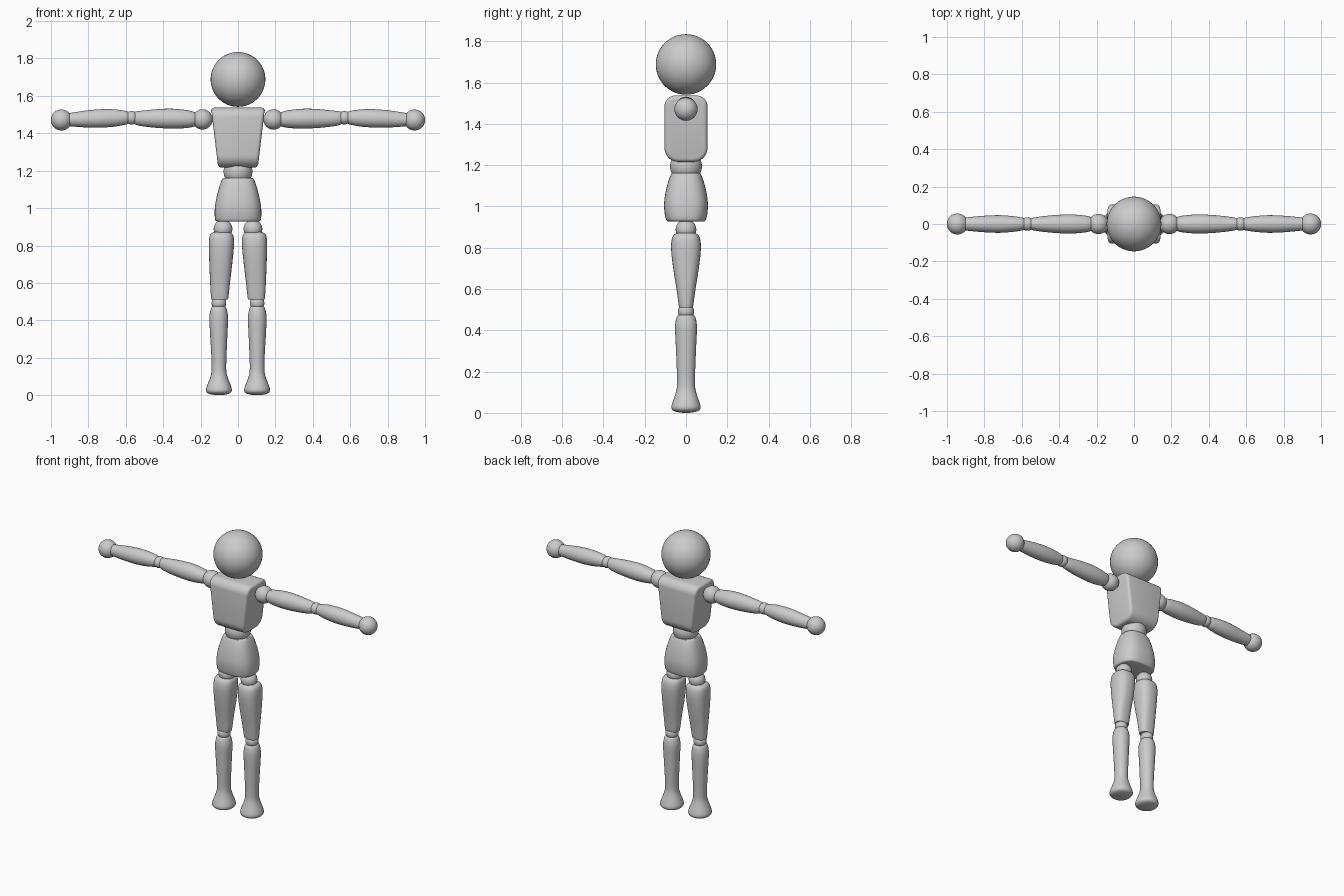
import bpy, bmesh, math
from mathutils import Vector

if "Cube" in bpy.data.objects:
    bpy.data.objects.remove(bpy.data.objects["Cube"])


def finish(name, bm, mirror=False, angle=40):
    bmesh.ops.recalc_face_normals(bm, faces=bm.faces)
    me = bpy.data.meshes.new(name)
    bm.to_mesh(me)
    bm.free()
    ob = bpy.data.objects.new(name, me)
    bpy.context.collection.objects.link(ob)
    bpy.ops.object.select_all(action='DESELECT')
    ob.select_set(True)
    bpy.context.view_layer.objects.active = ob
    bpy.ops.object.shade_smooth_by_angle(angle=math.radians(angle))
    if mirror:
        ob.modifiers.new("Mirror", 'MIRROR')
    return ob


def ball(name, loc, r, mirror=False, scale=(1, 1, 1)):
    bm = bmesh.new()
    bmesh.ops.create_uvsphere(bm, u_segments=40, v_segments=24, radius=r)
    bmesh.ops.scale(bm, vec=scale, verts=bm.verts)
    bmesh.ops.translate(bm, vec=loc, verts=bm.verts)
    return finish(name, bm, mirror)


def smooth(rows, steps=3):
    # Catmull-Rom interpolation between profile rows
    out = []
    for i in range(len(rows) - 1):
        a, b, c, d = (rows[max(i - 1, 0)], rows[i], rows[i + 1],
                      rows[min(i + 2, len(rows) - 1)])
        for s in range(steps):
            t = s / steps
            out.append([q + 0.5 * t * (r - p + t * (2 * p - 5 * q + 4 * r - w
                        + t * (3 * (q - r) + w - p)))
                        for p, q, r, w in zip(a, b, c, d)])
    return out + [rows[-1]]


def loft(name, rows, axis='Z', power=2.0, mirror=False, n=40):
    # rows: (position along axis, centre offset, half width, half depth)
    bm = bmesh.new()
    rings = []
    for pos, off, rx, ry in smooth(rows):
        ring = []
        for k in range(n):
            a = 2 * math.pi * k / n
            c, s = math.cos(a), math.sin(a)
            u = off + rx * math.copysign(abs(c) ** (2 / power), c)
            v = ry * math.copysign(abs(s) ** (2 / power), s)
            ring.append(bm.verts.new((u, v, pos) if axis == 'Z' else (pos, v, u)))
        rings.append(ring)
    for a, b in zip(rings, rings[1:]):
        for k in range(n):
            bm.faces.new((a[k], a[(k + 1) % n], b[(k + 1) % n], b[k]))
    bm.faces.new(rings[0])
    bm.faces.new(rings[-1])
    return finish(name, bm, mirror)


# Head and waist joint
ball("head", (0, 0, 1.688), 0.1465)
ball("waist_joint", (0, 0, 1.195), 0.077)

# Chest: rounded side profile, extruded sideways and tapered to the waist
bm = bmesh.new()
prof = []
for cy, cz, r, a0 in ((0.052, 1.485, 0.052, 0), (-0.052, 1.485, 0.052, 90),
                      (-0.037, 1.283, 0.067, 180), (0.037, 1.283, 0.067, 270)):
    for k in range(9):
        a = math.radians(a0 + k * 90 / 8)
        prof.append((cy + r * math.cos(a), cz + r * math.sin(a)))
face = bm.faces.new([bm.verts.new((-0.5, y, z)) for y, z in prof])
ext = bmesh.ops.extrude_face_region(bm, geom=[face])
bmesh.ops.translate(bm, vec=(1, 0, 0),
                    verts=[g for g in ext['geom'] if isinstance(g, bmesh.types.BMVert)])
for v in bm.verts:
    v.co.x *= 2 * (0.106 + 0.038 * (v.co.z - 1.216) / 0.32)
rim = [e for e in bm.edges if e.verts[0].co.x * e.verts[1].co.x > 0]
bmesh.ops.bevel(bm, geom=rim, offset=0.018, segments=4, profile=0.5, affect='EDGES')
finish("chest", bm)

# Pelvis
loft("pelvis", [(1.162, 0, 0.074, 0.064), (1.155, 0, 0.085, 0.073),
                (1.10, 0, 0.104, 0.092), (1.03, 0, 0.120, 0.105),
                (0.98, 0, 0.125, 0.105), (0.937, 0, 0.122, 0.097),
                (0.928, 0, 0.112, 0.088)], power=2.7)

# Legs
ball("hip_joints", (0.08, 0, 0.888), 0.05, True)
loft("thighs", [(0.873, 0.088, 0.035, 0.035), (0.864, 0.088, 0.056, 0.057),
                (0.84, 0.088, 0.066, 0.069), (0.79, 0.089, 0.067, 0.072),
                (0.70, 0.092, 0.061, 0.062), (0.60, 0.096, 0.053, 0.046),
                (0.52, 0.098, 0.046, 0.035), (0.512, 0.098, 0.043, 0.032)],
     power=2.5, mirror=True)
ball("knee_joints", (0.102, 0, 0.492), 0.039, True)
loft("shins_and_feet", [(0.474, 0.103, 0.030, 0.030), (0.467, 0.103, 0.040, 0.044),
                        (0.42, 0.103, 0.050, 0.053), (0.34, 0.103, 0.047, 0.050),
                        (0.22, 0.102, 0.041, 0.045), (0.14, 0.102, 0.039, 0.043),
                        (0.10, 0.102, 0.045, 0.049), (0.055, 0.102, 0.062, 0.064),
                        (0.030, 0.102, 0.069, 0.071), (0.015, 0.102, 0.065, 0.067),
                        (0.006, 0.102, 0.050, 0.051), (0.0, 0.102, 0.015, 0.015)],
     power=2.1, mirror=True)

# Arms
Z = 1.475
ball("shoulder_joints", (0.19, 0, 1.474), 0.054, True)
loft("upper_arms", [(0.222, Z, 0.025, 0.025), (0.23, Z, 0.037, 0.037),
                    (0.27, Z + 0.001, 0.047, 0.046), (0.34, Z + 0.003, 0.053, 0.051),
                    (0.42, Z + 0.004, 0.051, 0.048), (0.50, Z + 0.004, 0.043, 0.040),
                    (0.545, Z + 0.006, 0.036, 0.032), (0.556, Z + 0.006, 0.028, 0.025)],
     axis='X', mirror=True)
ball("elbow_joints", (0.569, 0, 1.483), 0.036, True)
loft("forearms", [(0.582, 1.483, 0.023, 0.022), (0.592, 1.483, 0.034, 0.033),
                  (0.65, 1.482, 0.045, 0.042), (0.72, 1.480, 0.049, 0.047),
                  (0.80, 1.477, 0.046, 0.044), (0.87, 1.474, 0.039, 0.038),
                  (0.915, 1.473, 0.033, 0.033)], axis='X', mirror=True)
ball("hands", (0.944, 0, 1.471), 0.056, True)
